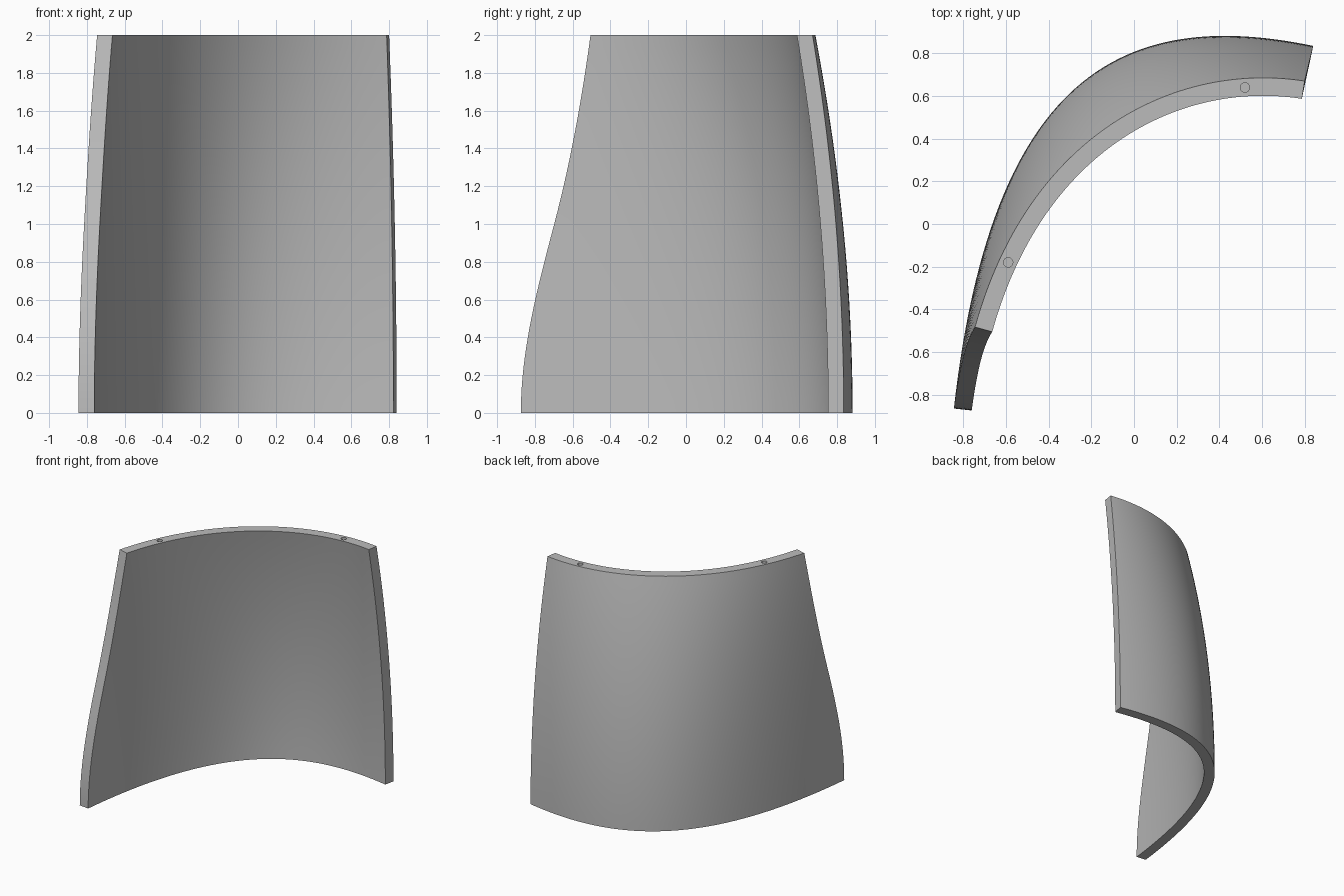
import bpy
import bmesh
import math
from mathutils import Vector

HEIGHT, THICK = 2.0, 0.084
ROWS, COLS = 32, 56

if "Cube" in bpy.data.objects:
    bpy.data.objects.remove(bpy.data.objects["Cube"], do_unlink=True)

grey = bpy.data.materials.new("plain grey")
grey.use_nodes = True
colour = (0.5, 0.5, 0.5, 1)
grey.diffuse_color = colour
grey.node_tree.nodes["Principled BSDF"].inputs["Base Color"].default_value = colour

# Plan curves of the outer face, as Bezier control points
BOTTOM = [Vector(p) for p in ((0.84, 0.835), (-0.05, 1.02), (-0.67, 0.70), (-0.845, -0.87))]
TOP = [Vector(p) for p in ((0.80, 0.67), (0.13, 0.775), (-0.67, 0.34), (-0.82, -0.86))]


def bezier(c, t):
    u = 1 - t
    return c[0] * u**3 + c[1] * (3 * u * u * t) + c[2] * (3 * u * t * t) + c[3] * t**3


def slope(c, t):
    u = 1 - t
    return ((c[1] - c[0]) * u * u + (c[2] - c[1]) * (2 * u * t) + (c[3] - c[2]) * t * t).normalized()


def hermite(u, p0, m0, p1, m1):
    ease = u * u * (3 - 2 * u)
    return p0 + (p1 - p0) * ease + m0 * u * (1 - u)**2 + m1 * u * u * (u - 1)


def right_edge(z):
    """Depth of the swept right-hand edge at a height."""
    if z < 1:
        return hermite(z, -0.865, 0, -0.685, 0.27)
    return hermite(z - 1, -0.685, 0.27, -0.483, 0.15)


def cut_at(c, y):
    lo, hi = 0.5, 1.05
    for _ in range(30):
        mid = (lo + hi) / 2
        if bezier(c, mid).y > y:
            lo = mid
        else:
            hi = mid
    return lo


# Curved shell: rows of paired outer and inner points
bm = bmesh.new()
outer, inner = [], []
for r in range(ROWS + 1):
    z = HEIGHT * r / ROWS
    lean = (r / ROWS)**2
    c = [a.lerp(b, lean) for a, b in zip(BOTTOM, TOP)]
    end = cut_at(c, right_edge(z))
    o_row, i_row = [], []
    for k in range(COLS + 1):
        t = end * k / COLS
        p, d = bezier(c, t), slope(c, t)
        q = p + Vector((-d.y, d.x)) * THICK
        o_row.append(bm.verts.new((p.x, p.y, z)))
        i_row.append(bm.verts.new((q.x, q.y, z)))
    outer.append(o_row)
    inner.append(i_row)


def skin(a, b):
    for k in range(len(a) - 1):
        bm.faces.new((a[k], a[k + 1], b[k + 1], b[k]))


for r in range(ROWS):
    skin(outer[r], outer[r + 1])
    skin(inner[r], inner[r + 1])
for r in (0, ROWS):
    skin(outer[r], inner[r])
for k in (0, COLS):
    skin([row[k] for row in outer], [row[k] for row in inner])
bmesh.ops.recalc_face_normals(bm, faces=bm.faces)
mesh = bpy.data.meshes.new("curved_panel")
bm.to_mesh(mesh)
bm.free()
mesh.materials.append(grey)
panel = bpy.data.objects.new("curved_panel", mesh)
bpy.context.collection.objects.link(panel)

# Pin holes in the top edge
for x, y in ((0.52, 0.64), (-0.59, -0.18)):
    bpy.ops.mesh.primitive_cylinder_add(vertices=24, radius=0.022, depth=0.2, location=(x, y, HEIGHT))
    cutter = bpy.context.object
    cutter.name = "pin_hole_cutter"
    cutter.hide_render = True
    cutter.data.materials.append(grey)
    bpy.ops.object.select_all(action="DESELECT")
    panel.select_set(True)
    bpy.context.view_layer.objects.active = panel
    mod = panel.modifiers.new("pin_hole", "BOOLEAN")
    mod.operation = "DIFFERENCE"
    mod.solver = "EXACT"
    mod.object = cutter
    bpy.ops.object.modifier_apply(modifier=mod.name)
    bpy.data.objects.remove(cutter, do_unlink=True)

bpy.ops.object.shade_smooth_by_angle(angle=math.radians(30))
